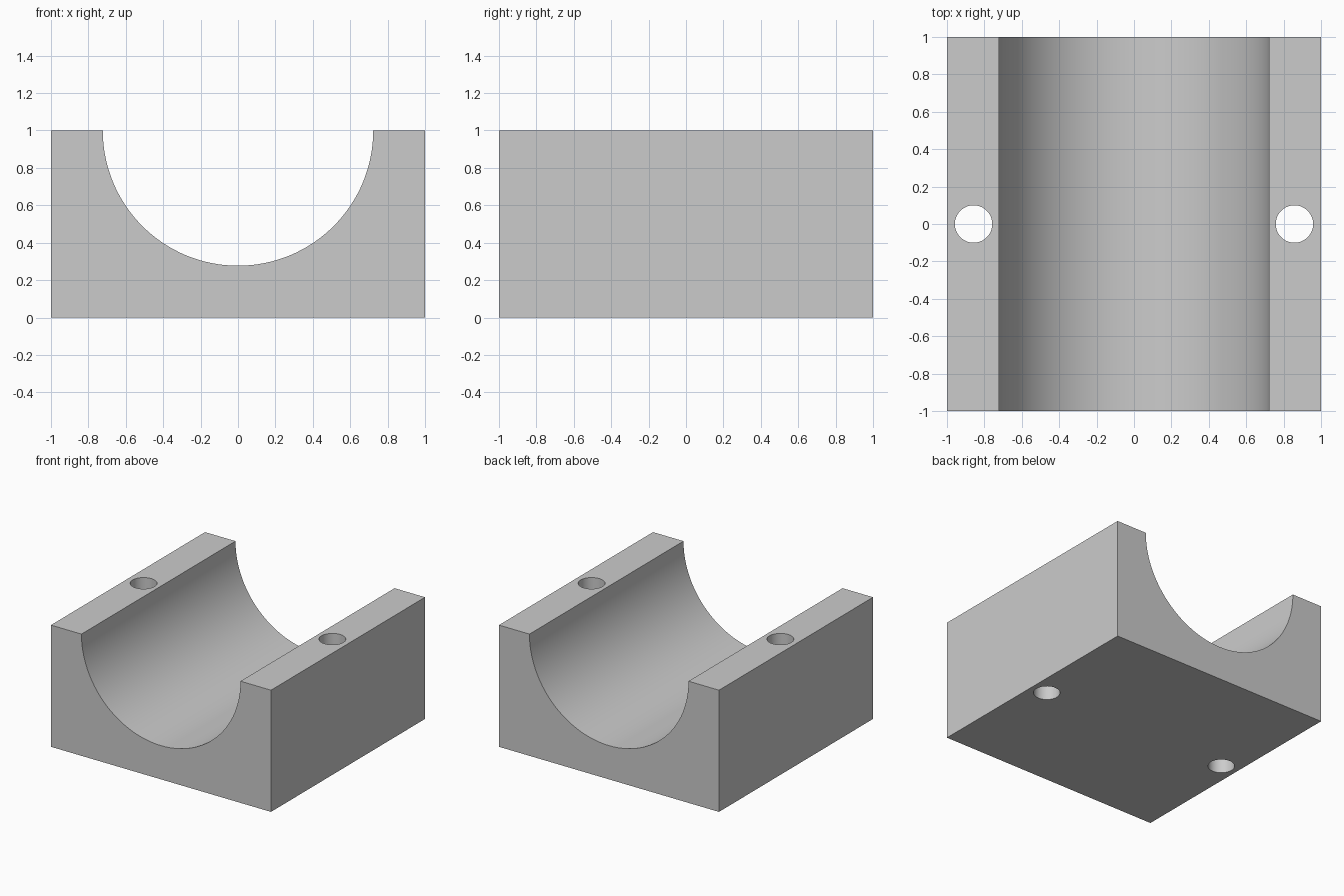
import bpy, bmesh
from math import pi, cos, sin, radians

if "Cube" in bpy.data.objects:
    bpy.data.objects.remove(bpy.data.objects["Cube"])

GROOVE_R = 0.723
SEGMENTS = 64
HOLE_X, HOLE_R = 0.858, 0.1

# Block profile in the XZ plane, with the half-round groove in its top
profile = [(-1, 1), (-1, 0), (1, 0), (1, 1)]
for i in range(SEGMENTS + 1):
    a = -pi * i / SEGMENTS
    profile.append((GROOVE_R * cos(a), 1 + GROOVE_R * sin(a)))

# Extrude the profile from front to back
bm = bmesh.new()
face = bm.faces.new([bm.verts.new((x, -1, z)) for x, z in profile])
ext = bmesh.ops.extrude_face_region(bm, geom=[face])
moved = [v for v in ext["geom"] if isinstance(v, bmesh.types.BMVert)]
bmesh.ops.translate(bm, verts=moved, vec=(0, 2, 0))
bmesh.ops.recalc_face_normals(bm, faces=bm.faces)
mesh = bpy.data.meshes.new("bearing_block")
bm.to_mesh(mesh)
bm.free()
block = bpy.data.objects.new("bearing_block", mesh)
bpy.context.collection.objects.link(block)

# Vertical bolt holes through both side walls
for side in (-1, 1):
    bpy.ops.mesh.primitive_cylinder_add(vertices=48, radius=HOLE_R, depth=1.4,
                                        location=(side * HOLE_X, 0, 0.5))
    cutter = bpy.context.object
    cutter.name = "bolt_hole_cutter"
    cutter.hide_render = True
    mod = block.modifiers.new("bolt_hole", 'BOOLEAN')
    mod.operation = 'DIFFERENCE'
    mod.solver = 'EXACT'
    mod.object = cutter
    bpy.context.view_layer.objects.active = block
    bpy.ops.object.modifier_apply(modifier=mod.name)
    bpy.data.objects.remove(cutter)

# Smooth groove and holes, crisp block edges
bpy.ops.object.select_all(action='DESELECT')
block.select_set(True)
bpy.context.view_layer.objects.active = block
bpy.ops.object.shade_smooth_by_angle(angle=radians(30))
